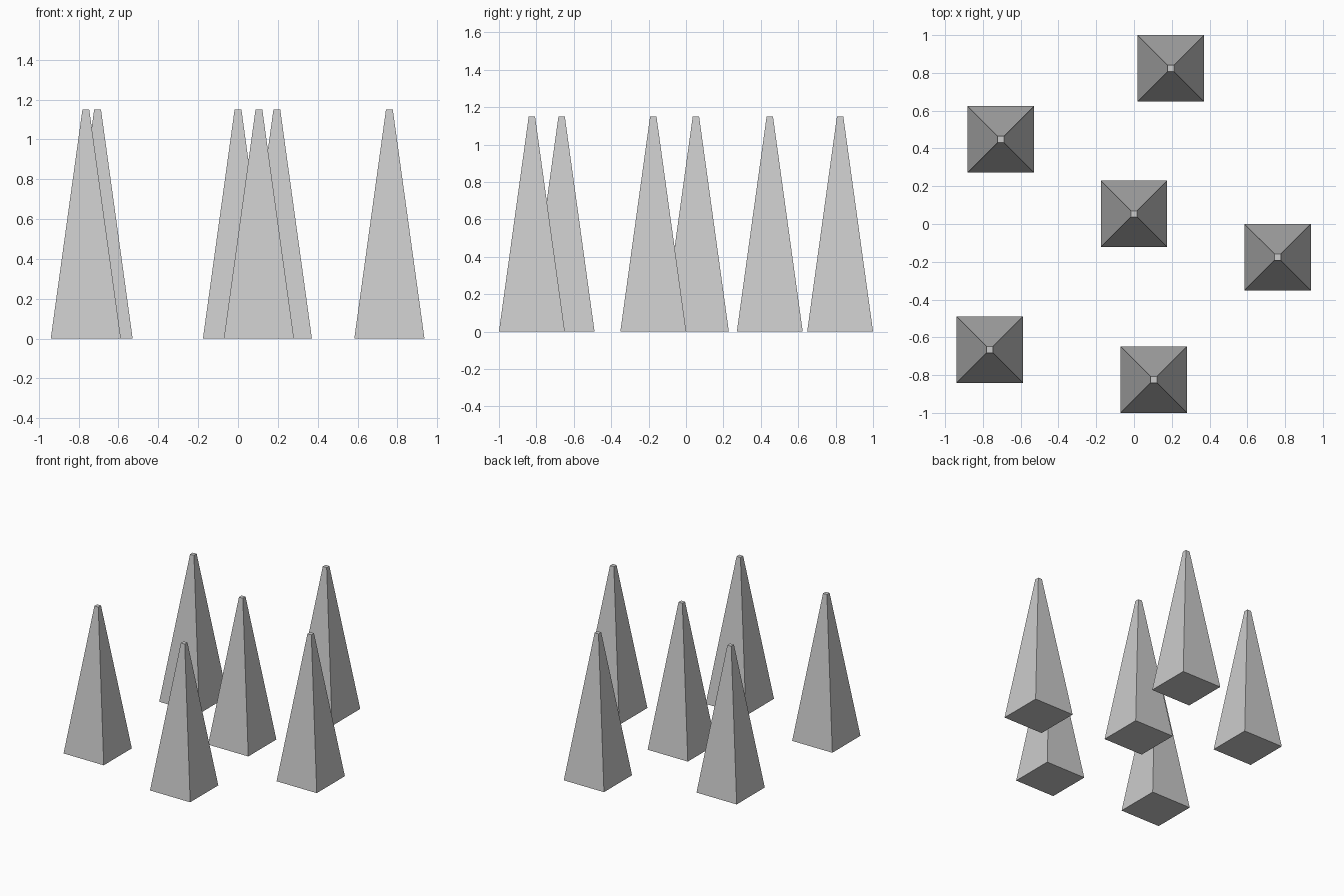
import bpy
import math

cube = bpy.data.objects.get("Cube")
if cube:
    bpy.data.objects.remove(cube, do_unlink=True)

# Single stone grey
grey = bpy.data.materials.new("stone_grey")
grey.use_nodes = True
colour = (0.6, 0.6, 0.6, 1)
grey.diffuse_color = colour
grey.node_tree.nodes["Principled BSDF"].inputs["Base Color"].default_value = colour

HEIGHT = 1.15
BASE_HALF = 0.176
TOP_HALF = 0.017


def add_spike(name, x, y):
    """Square tapered spike with a small flat tip, standing on the ground."""
    bpy.ops.mesh.primitive_cone_add(
        vertices=4,
        radius1=BASE_HALF * math.sqrt(2),
        radius2=TOP_HALF * math.sqrt(2),
        depth=HEIGHT,
        location=(x, y, HEIGHT / 2),
        rotation=(0, 0, math.pi / 4))
    spike = bpy.context.object
    spike.name = name
    bpy.ops.object.transform_apply(location=False, rotation=True, scale=False)
    spike.data.materials.append(grey)
    bpy.ops.object.shade_flat()


# Scattered spikes
positions = {
    "spike_back": (0.195, 0.824),
    "spike_back_right": (-0.705, 0.448),
    "spike_centre": (0, 0.053),
    "spike_left": (0.76, -0.175),
    "spike_front_right": (-0.764, -0.665),
    "spike_front": (0.105, -0.824),
}
for name, (x, y) in positions.items():
    add_spike(name, x, y)
